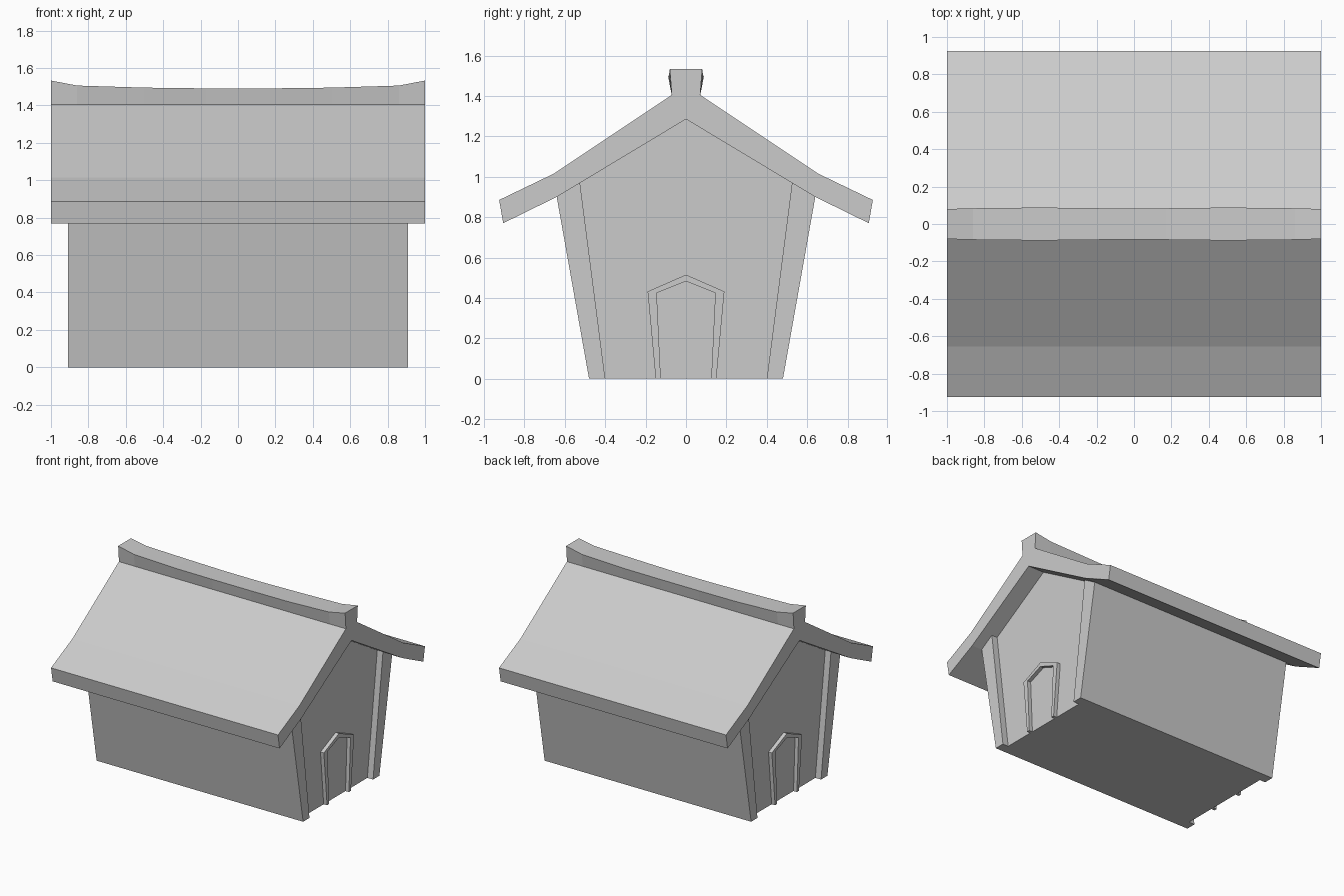
import bpy, bmesh

cube = bpy.data.objects.get("Cube")
if cube:
    bpy.data.objects.remove(cube, do_unlink=True)

grey = bpy.data.materials.new("plain grey")
grey.use_nodes = True
grey.diffuse_color = (0.6, 0.6, 0.6, 1)
grey.node_tree.nodes["Principled BSDF"].inputs["Base Color"].default_value = (0.6, 0.6, 0.6, 1)


def loft(name, sections):
    """Join matching closed sections, each a list of 3D points, into a capped solid."""
    bm = bmesh.new()
    rings = [[bm.verts.new(p) for p in s] for s in sections]
    n = len(rings[0])
    for a, b in zip(rings, rings[1:]):
        for i in range(n):
            j = (i + 1) % n
            bm.faces.new((a[i], a[j], b[j], b[i]))
    bm.faces.new(rings[0])
    bm.faces.new(rings[-1])
    bmesh.ops.recalc_face_normals(bm, faces=bm.faces)
    mesh = bpy.data.meshes.new(name)
    bm.to_mesh(mesh)
    bm.free()
    mesh.materials.append(grey)
    obj = bpy.data.objects.new(name, mesh)
    bpy.context.collection.objects.link(obj)
    return obj


def prism(name, profile, x0, x1):
    """Extrude a y, z profile along x."""
    return loft(name, [[(x, y, z) for y, z in profile] for x in (x0, x1)])


def mirrored(half):
    """Complete a half profile across y = 0, skipping points on the axis."""
    return half + [(-y, z) for y, z in reversed(half) if y > 0]


WALL, POST, FRAME = 0.86, 0.91, 0.89

# Flared house body with gables
prism("house_walls", mirrored([(0.48, 0), (0.64, 0.9), (0, 1.285)]), -WALL, WALL)

# Bent roof slab with overhanging eaves
roof_top = [(0.07, 1.405), (0.655, 1.015), (0.925, 0.885)]
roof_under = [(0.905, 0.77), (0.64, 0.9), (0, 1.285)]
prism("roof", mirrored(roof_top + roof_under), -1, 1)

# Sagging ridge cap, rising at both ends: x, half width, top height
half_ridge = [(0.17, 0.084, 1.491), (0.5, 0.088, 1.495), (0.86, 0.084, 1.506), (1, 0.08, 1.533)]
stations = [(-x, w, z) for x, w, z in reversed(half_ridge)] + half_ridge
loft("ridge_cap", [[(x, -0.07, 1.4), (x, 0.07, 1.4), (x, w, z), (x, -w, z)]
                   for x, w, z in stations])

# Corner posts and door frames on both gable ends
post = [(0.4, 0), (0.48, 0), (0.64, 0.9), (0.525, 0.97)]
outer = [(0.15, 0), (0.19, 0.432), (0, 0.515)]
inner = [(0.125, 0), (0.145, 0.425), (0, 0.482)]
arch = mirrored(outer) + mirrored(inner)[::-1]
for end, sx in (("left", 1), ("right", -1)):
    prism(end + "_door_frame", arch, sx * WALL, sx * FRAME)
    for side, sy in (("front", -1), ("back", 1)):
        prism(f"{end}_{side}_post", [(sy * y, z) for y, z in post], sx * WALL, sx * POST)
